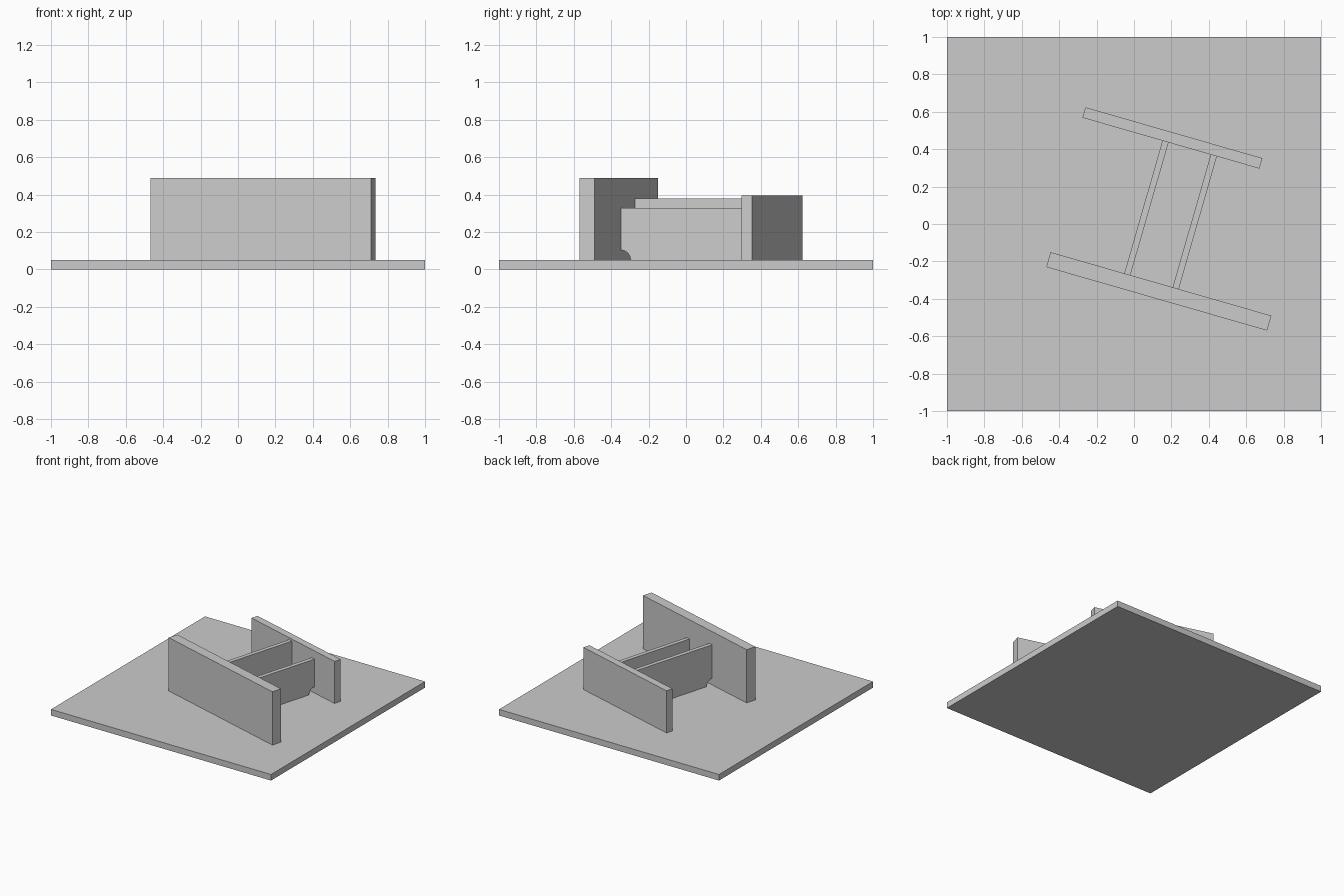
import bpy
import bmesh
from math import cos, sin, pi, radians
from mathutils import Matrix

if "Cube" in bpy.data.objects:
    bpy.data.objects.remove(bpy.data.objects["Cube"], do_unlink=True)

grey = bpy.data.materials.new("steel grey")
grey.use_nodes = True
colour = (0.6, 0.6, 0.6, 1)
grey.diffuse_color = colour
grey.node_tree.nodes["Principled BSDF"].inputs["Base Color"].default_value = colour

BASE_TOP = 0.05
TURN = Matrix.Rotation(radians(-16.05), 4, "Z")  # the frame is turned on the base


def prism(name, profile, u, thickness, turn=TURN):
    """Extrude a (depth, height) profile sideways, centred on u."""
    bm = bmesh.new()
    face = bm.faces.new([bm.verts.new((u - thickness / 2, v, z)) for v, z in profile])
    out = bmesh.ops.extrude_face_region(bm, geom=[face])
    moved = [g for g in out["geom"] if isinstance(g, bmesh.types.BMVert)]
    bmesh.ops.translate(bm, verts=moved, vec=(thickness, 0, 0))
    bmesh.ops.recalc_face_normals(bm, faces=bm.faces)
    bm.transform(turn)
    mesh = bpy.data.meshes.new(name)
    bm.to_mesh(mesh)
    bm.free()
    mesh.materials.append(grey)
    obj = bpy.data.objects.new(name, mesh)
    bpy.context.collection.objects.link(obj)
    return obj


def rectangle(v0, v1, z0, z1):
    return [(v0, z0), (v1, z0), (v1, z1), (v0, z1)]


def rib_profile(v0, v1, top, radius=0.053, steps=10):
    """Rectangle with a round relief cut from both lower corners."""
    arc = [(radius * cos(i * pi / 2 / steps), radius * sin(i * pi / 2 / steps))
           for i in range(steps + 1)]
    left = [(v0 + a, BASE_TOP + b) for a, b in arc]
    right = [(v1 - a, BASE_TOP + b) for a, b in reversed(arc)]
    return left + [(v0, top), (v1, top)] + right


# Base and the two upright plates
FRONT_INNER, BACK_INNER = -0.268, 0.47
prism("base_plate", rectangle(-1, 1, 0, BASE_TOP), 0, 2, Matrix.Identity(4))
prism("front_wall", rectangle(FRONT_INNER - 0.083, FRONT_INNER, BASE_TOP, 0.488), 0.227, 1.228)
prism("back_wall", rectangle(BACK_INNER, BACK_INNER + 0.058, BASE_TOP, 0.396), 0.07, 0.984)

# Ribs between the plates
for name, u, top in (("right_rib", 0.04, 0.379), ("left_rib", 0.309, 0.329)):
    prism(name, rib_profile(FRONT_INNER, BACK_INNER, top), u, 0.034)
